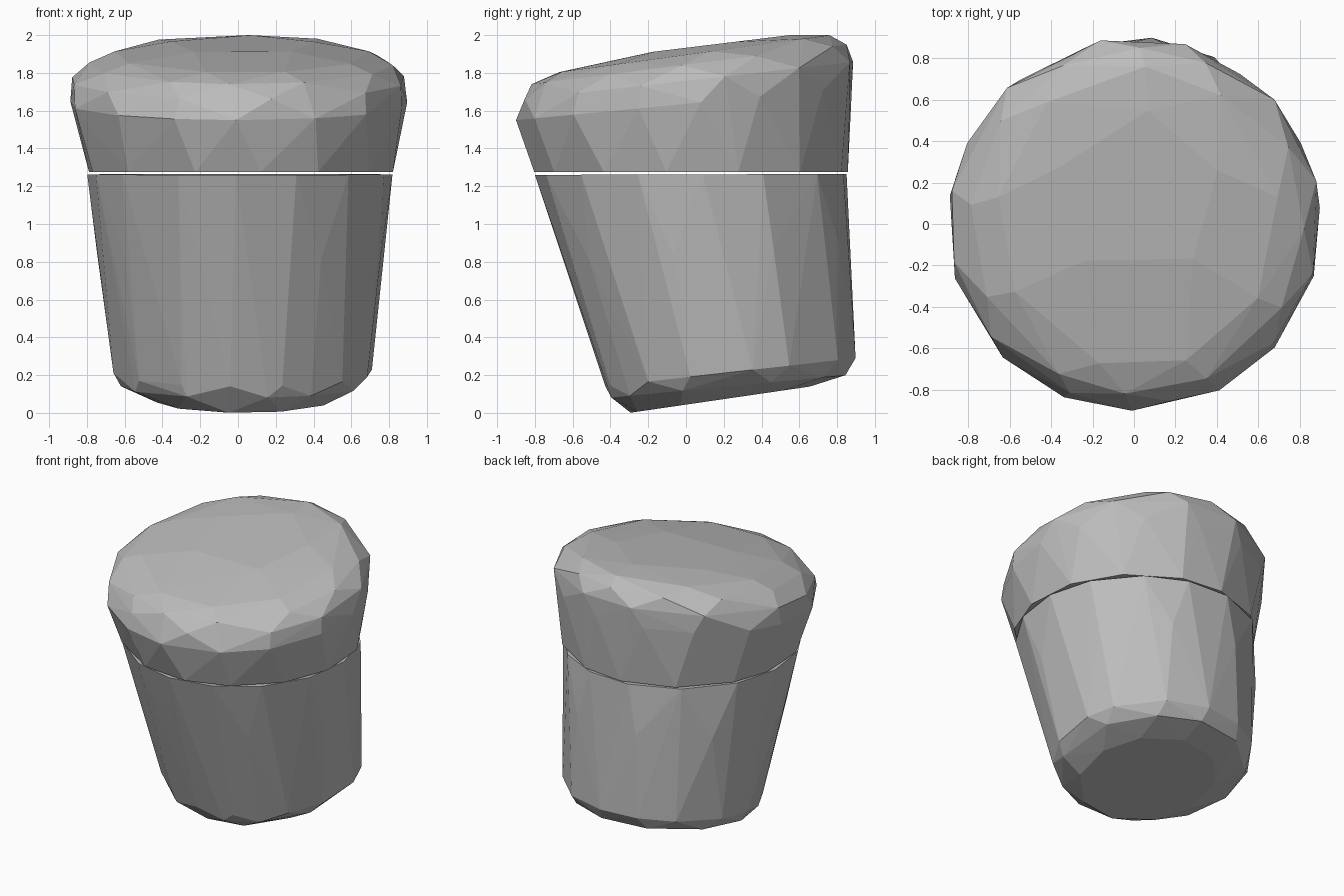
import bpy, bmesh, random
from math import sin, cos, tau

cube = bpy.data.objects.get("Cube")
if cube:
    bpy.data.objects.remove(cube, do_unlink=True)

random.seed(4)
stone = bpy.data.materials.new("stone_grey")
stone.use_nodes = True
GREY = (0.5, 0.5, 0.5, 1)
stone.diffuse_color = GREY
stone.node_tree.nodes["Principled BSDF"].inputs["Base Color"].default_value = GREY


def ring(x0, x1, y0, y1, z_front, z_back, sides, phase, wobble):
    """Points of a tilted ellipse, rising from front to back."""
    points = []
    for i in range(sides):
        a = tau * (i + phase + random.uniform(-wobble, wobble)) / sides
        z = z_front + (z_back - z_front) * (1 + sin(a)) / 2
        points.append(((x0 + x1) / 2 + (x1 - x0) / 2 * cos(a),
                       (y0 + y1) / 2 + (y1 - y0) / 2 * sin(a), z))
    return points


def chiselled_block(name, rings):
    """Faceted convex stone wrapped around its rings."""
    bm = bmesh.new()
    for spec in rings:
        for point in ring(*spec):
            bm.verts.new(point)
    hull = bmesh.ops.convex_hull(bm, input=bm.verts)
    loose = {g for g in hull["geom_interior"] + hull["geom_unused"]
             if isinstance(g, bmesh.types.BMVert)}
    bmesh.ops.delete(bm, geom=list(loose), context="VERTS")
    bmesh.ops.recalc_face_normals(bm, faces=bm.faces)
    mesh = bpy.data.meshes.new(name)
    bm.to_mesh(mesh)
    bm.free()
    mesh.materials.append(stone)
    obj = bpy.data.objects.new(name, mesh)
    bpy.context.collection.objects.link(obj)


# Tapered body with a chamfered, sloping foot
chiselled_block("body", [
    (-.80, .82, -.80, .86, 1.26, 1.265, 15, .25, .15),
    (-.75, .78, -.64, .88, .80, .90, 9, .5, .2),
    (-.66, .72, -.43, .90, .14, .29, 14, .25, .2),
    (-.62, .66, -.41, .85, .08, .20, 11, .5, .2),
    (-.44, .50, -.30, .66, 0, .14, 10, .25, .1),
])

# Bulging cap with a sloping, slightly domed top
chiselled_block("cap", [
    (-.80, .83, -.81, .86, 1.275, 1.275, 14, .75, .15),
    (-.90, .90, -.90, .88, 1.55, 1.72, 15, .25, .15),
    (-.89, .90, -.87, .90, 1.66, 1.86, 12, .5, .2),
    (-.79, .82, -.82, .85, 1.74, 1.95, 12, 0, .2),
    (-.66, .70, -.70, .76, 1.80, 2.0, 9, .25, .1),
    (-.38, .42, -.27, .55, 1.90, 2.0, 5, .25, .1),
])
